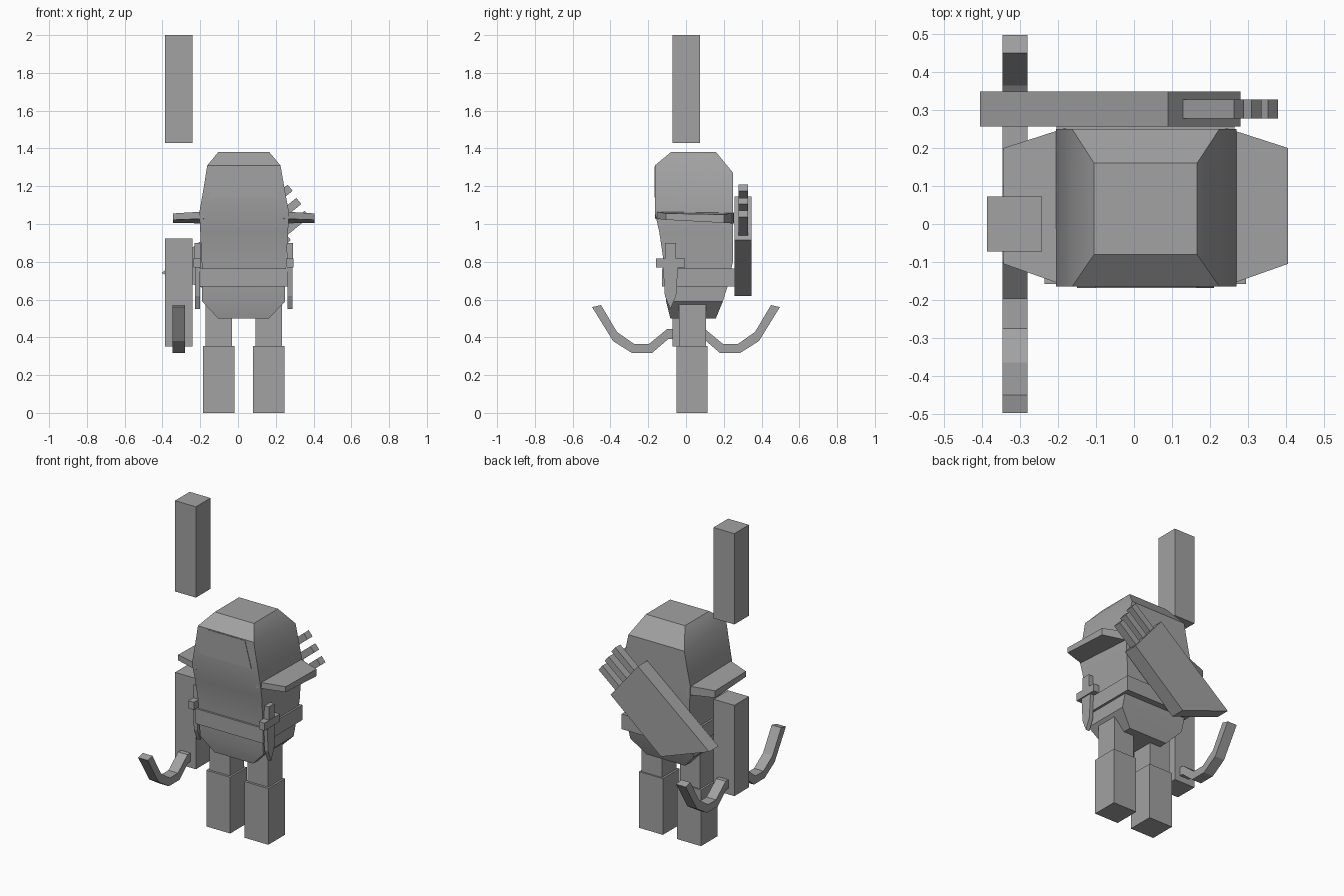
import bpy, bmesh
from mathutils import Vector

if "Cube" in bpy.data.objects:
    bpy.data.objects.remove(bpy.data.objects["Cube"])

grey = bpy.data.materials.new("plain_grey")
grey.diffuse_color = (0.36, 0.36, 0.36, 1)
grey.use_nodes = True
grey.node_tree.nodes["Principled BSDF"].inputs["Base Color"].default_value = grey.diffuse_color


def make(name, verts, faces, smooth=False):
    bm = bmesh.new()
    vs = [bm.verts.new(v) for v in verts]
    for f in faces:
        bm.faces.new([vs[i] for i in f])
    bmesh.ops.recalc_face_normals(bm, faces=bm.faces)
    me = bpy.data.meshes.new(name)
    bm.to_mesh(me)
    bm.free()
    me.materials.append(grey)
    ob = bpy.data.objects.new(name, me)
    bpy.context.collection.objects.link(ob)
    if smooth:
        bpy.ops.object.select_all(action='DESELECT')
        ob.select_set(True)
        bpy.context.view_layer.objects.active = ob
        bpy.ops.object.shade_smooth_by_angle(angle=0.5)
    return ob


def loft(name, rings, smooth=False):
    """Skin closed rings of equal length and cap both ends."""
    n = len(rings[0])
    faces = [tuple(range(n)), tuple(range((len(rings) - 1) * n, len(rings) * n))]
    for r in range(len(rings) - 1):
        for i in range(n):
            j = (i + 1) % n
            faces.append((r * n + i, r * n + j, (r + 1) * n + j, (r + 1) * n + i))
    return make(name, [v for ring in rings for v in ring], faces, smooth)


def box(name, x0, x1, y0, y1, z0, z1):
    ring = lambda z: [(x0, y0, z), (x1, y0, z), (x1, y1, z), (x0, y1, z)]
    return loft(name, [ring(z0), ring(z1)])


def plate_xz(name, pts, y0, y1):
    return loft(name, [[(x, y, z) for x, z in pts] for y in (y0, y1)])


def plate_yz(name, pts, x0, x1):
    return loft(name, [[(x, y, z) for y, z in pts] for x in (x0, x1)])


# Body and head in one tapered shell: x0, x1, y0, y1, z front, z back
sections = [
    (-0.105, 0.163, -0.083, 0.158, 0.50, 0.50),
    (-0.19, 0.25, -0.105, 0.195, 0.59, 0.59),
    (-0.19, 0.25, -0.112, 0.22, 0.67, 0.67),
    (-0.192, 0.255, -0.118, 0.248, 0.80, 0.80),
    (-0.20, 0.265, -0.142, 0.25, 0.96, 0.96),
    (-0.205, 0.27, -0.165, 0.25, 1.06, 1.06),
    (-0.182, 0.246, -0.165, 0.25, 1.19, 1.17),
    (-0.163, 0.225, -0.165, 0.25, 1.31, 1.27),
    (-0.105, 0.166, -0.08, 0.16, 1.38, 1.38),
]
loft("body", [[(a, c, e), (b, c, e), (b, d, f), (a, d, f)]
              for a, b, c, d, e, f in sections], smooth=True)

# Face panel
plate_xz("face_panel", [(-0.15, 1.14), (0.21, 1.14), (0.165, 1.305), (-0.10, 1.305)],
         -0.168, -0.16)

# Side flaps of the hood, mirrored about the body centre
CX = 0.031
for side, s in (("left", -1), ("right", 1)):
    root = [(CX + s * 0.21, -0.163, 1.028), (CX + s * 0.21, 0.253, 1.003),
            (CX + s * 0.21, 0.253, 1.06), (CX + s * 0.21, -0.163, 1.066)]
    tip = [(CX + s * 0.374, -0.105, 1.022), (CX + s * 0.374, 0.20, 1.006),
           (CX + s * 0.374, 0.20, 1.05), (CX + s * 0.374, -0.105, 1.056)]
    loft(side + "_hood_flap", [root, tip])

# Belt
box("belt", -0.204, 0.265, -0.128, 0.26, 0.67, 0.765)

# Legs and boots
for side, x in (("left", -0.102), ("right", 0.163)):
    box(side + "_leg", x - 0.071, x + 0.071, -0.036, 0.106, 0.34, 0.60)
    box(side + "_boot", x - 0.083, x + 0.083, -0.05, 0.115, 0.0, 0.353)

# Arms
box("lowered_arm", -0.387, -0.242, -0.072, 0.073, 0.352, 0.922)
box("raised_arm", -0.387, -0.242, -0.072, 0.073, 1.43, 2.0)

# Daggers on the belt
for side, x in (("left", -0.215), ("right", 0.275)):
    box(side + "_dagger_handle", x - 0.016, x + 0.016, -0.11, -0.053, 0.81, 0.90)
    box(side + "_dagger_guard", x - 0.02, x + 0.02, -0.158, -0.005, 0.77, 0.818)
    plate_yz(side + "_dagger_blade",
             [(-0.122, 0.78), (-0.112, 0.62), (-0.083, 0.55), (-0.052, 0.62), (-0.042, 0.78)],
             x - 0.013, x + 0.013)

# Quiver slung across the back
plate_xz("quiver", [(0.09, 1.145), (0.28, 0.915), (-0.07, 0.62), (-0.405, 0.74)],
         0.256, 0.348)

# Arrows standing out of the quiver
along = Vector((0.774, 0.633))
across = Vector((0.633, -0.774)) * 0.021
for i, tip in enumerate([(0.276, 1.192), (0.322, 1.122), (0.366, 1.054)]):
    t = Vector(tip)
    b = t - along * 0.26
    plate_xz("arrow_%d" % (i + 1), [t - across, t + across, b + across, b - across],
             0.277, 0.327)

# Bow: angular band, half outlines mirrored front to back
outer = [(-0.497, 0.56), (-0.386, 0.38), (-0.286, 0.317), (-0.18, 0.317), (-0.095, 0.39)]
inner = [(-0.45, 0.571), (-0.365, 0.428), (-0.275, 0.365), (-0.196, 0.365), (-0.10, 0.444)]
flip = lambda pts: [(-y, z) for y, z in reversed(pts)]
band = list(zip(outer + flip(outer), inner + flip(inner)))
loft("bow", [[(-0.346, *o), (-0.28, *o), (-0.28, *i), (-0.346, *i)] for o, i in band])
